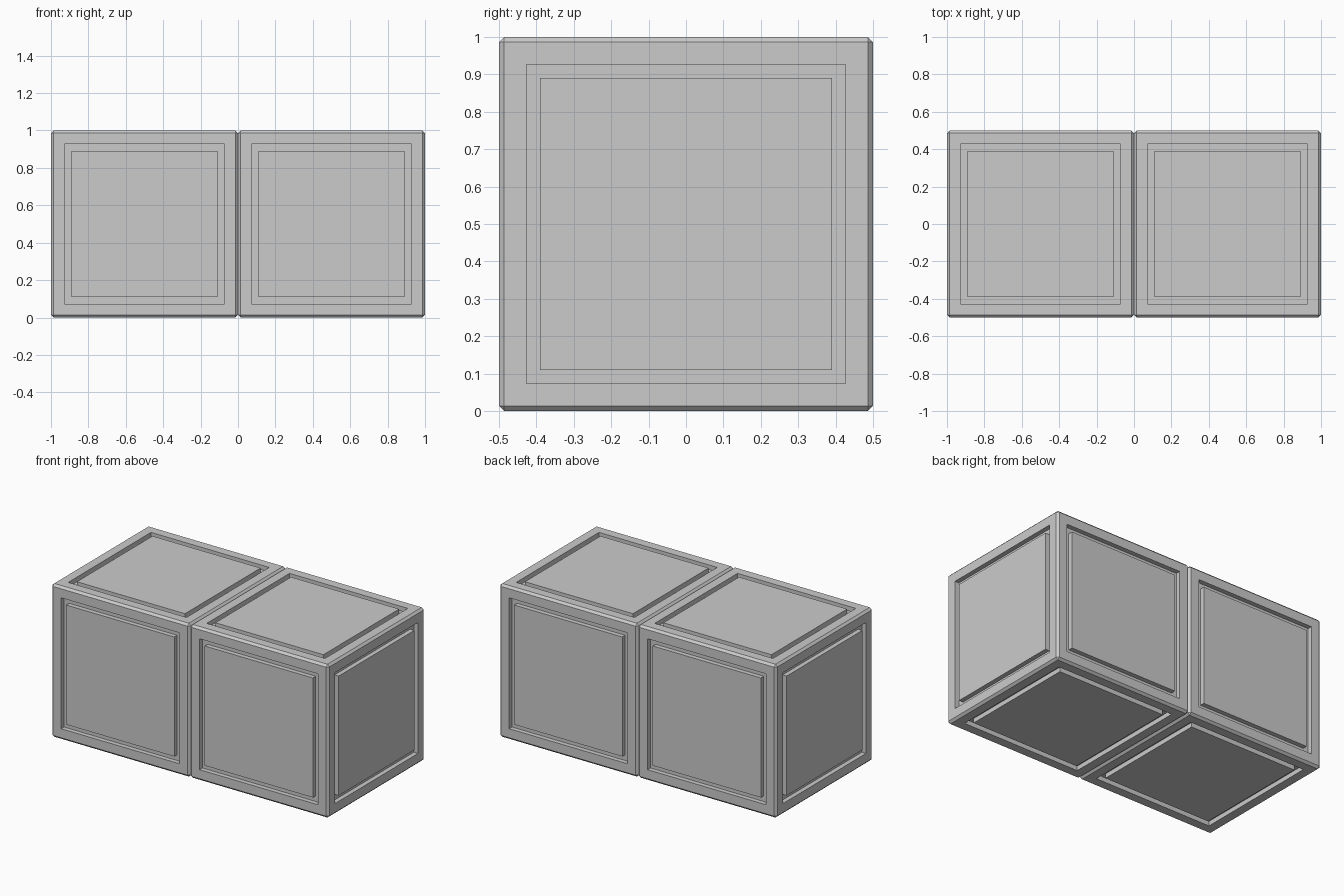
import bpy, bmesh

if "Cube" in bpy.data.objects:
    bpy.data.objects.remove(bpy.data.objects["Cube"])

CHAMFER = 0.014   # cube edge bevel
FRAME = 0.059     # flat frame width inside the bevel
GROOVE = 0.037    # groove width
DEPTH = 0.03      # groove depth


def panel_cube(name, x):
    bm = bmesh.new()
    bmesh.ops.create_cube(bm, size=1.0)
    # chamfer every edge
    bmesh.ops.bevel(bm, geom=bm.edges[:], offset=CHAMFER, segments=1,
                    affect='EDGES', profile=0.5)
    sides = [f for f in bm.faces if f.calc_area() > 0.5]
    # frame, groove wall, groove floor, then panel back up to the surface
    for thickness, depth in ((FRAME, 0), (0, -DEPTH), (GROOVE, 0), (0, DEPTH)):
        bmesh.ops.inset_individual(bm, faces=sides, thickness=thickness,
                                   depth=depth, use_even_offset=True)
    mesh = bpy.data.meshes.new(name)
    bm.to_mesh(mesh)
    bm.free()
    obj = bpy.data.objects.new(name, mesh)
    obj.location = (x, 0, 0.5)
    bpy.context.collection.objects.link(obj)


# two identical grooved cubes side by side
for name, x in (("left_block", -0.5), ("right_block", 0.5)):
    panel_cube(name, x)
